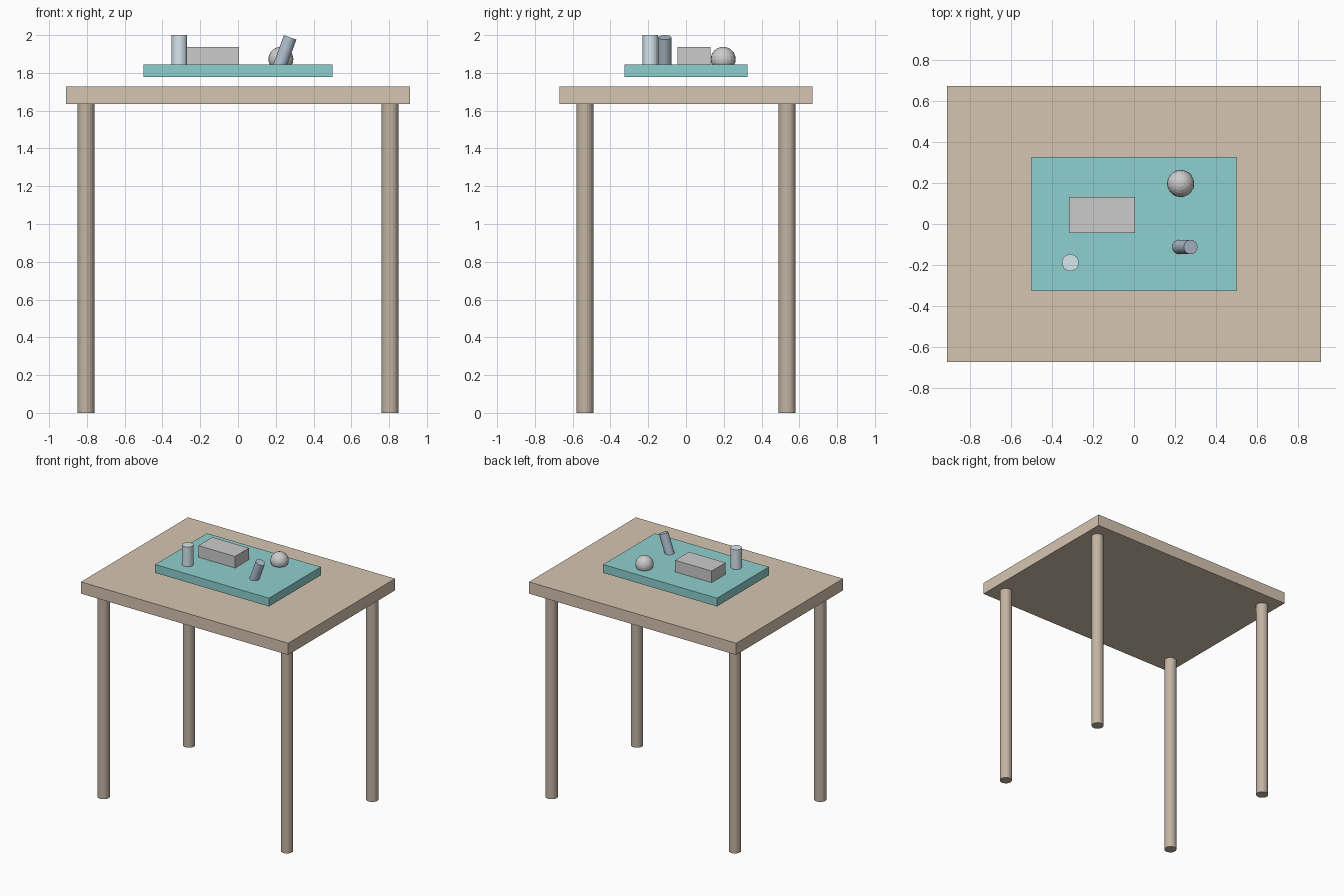
import bpy, math

if "Cube" in bpy.data.objects:
    bpy.data.objects.remove(bpy.data.objects["Cube"])


def material(name, rgb):
    m = bpy.data.materials.new(name)
    m.diffuse_color = (*rgb, 1)
    m.use_nodes = True
    m.node_tree.nodes["Principled BSDF"].inputs["Base Color"].default_value = m.diffuse_color
    return m


def finish(name, mat):
    ob = bpy.context.object
    ob.name = name
    if mat:
        ob.data.materials.append(mat)
    return ob


def box(name, center, size, mat=None):
    bpy.ops.mesh.primitive_cube_add(size=1, location=center)
    bpy.context.object.scale = size
    bpy.ops.object.transform_apply(location=False, rotation=False, scale=True)
    return finish(name, mat)


def cylinder(name, center, radius, height, mat=None, tilt=0):
    bpy.ops.mesh.primitive_cylinder_add(vertices=24, radius=radius, depth=height,
                                        location=center, rotation=(0, tilt, 0))
    return finish(name, mat)


wood = material("wood", (0.67, 0.56, 0.44))
dark_wood = material("dark_wood", (0.55, 0.46, 0.37))
teal = material("teal", (0.27, 0.63, 0.62))
pale_blue = material("pale_blue", (0.68, 0.80, 0.86))
slate_blue = material("slate_blue", (0.43, 0.52, 0.62))

# Table top and four round legs
box("table_top", (0, 0, 1.682), (1.82, 1.342, 0.093), wood)
for sx, side in ((-1, "left"), (1, "right")):
    for sy, end in ((-1, "front"), (1, "back")):
        cylinder(f"{end}_{side}_leg", (sx * 0.805, sy * 0.535, 0.8185),
                 0.045, 1.637, dark_wood)

# Tray hovering just above the table
box("tray", (0, 0, 1.811), (1.0, 0.65, 0.066), teal)

# Objects on the tray
box("block", (-0.156, 0.043, 1.89), (0.322, 0.175, 0.092))
cylinder("upright_cup", (-0.31, -0.188, 1.922), 0.041, 0.156, pale_blue)

# Leaning cylinder, its lower end sunk into the tray
tilt, length = 0.35, 0.165
cylinder("leaning_cup", (0.276 - math.sin(tilt) * length / 2, -0.112,
                         1.988 - math.cos(tilt) * length / 2),
         0.035, length, slate_blue, tilt)

# Ball partly sunk into the tray
bpy.ops.mesh.primitive_uv_sphere_add(segments=20, ring_count=12, radius=0.066,
                                     location=(0.227, 0.197, 1.872))
finish("ball", None)
